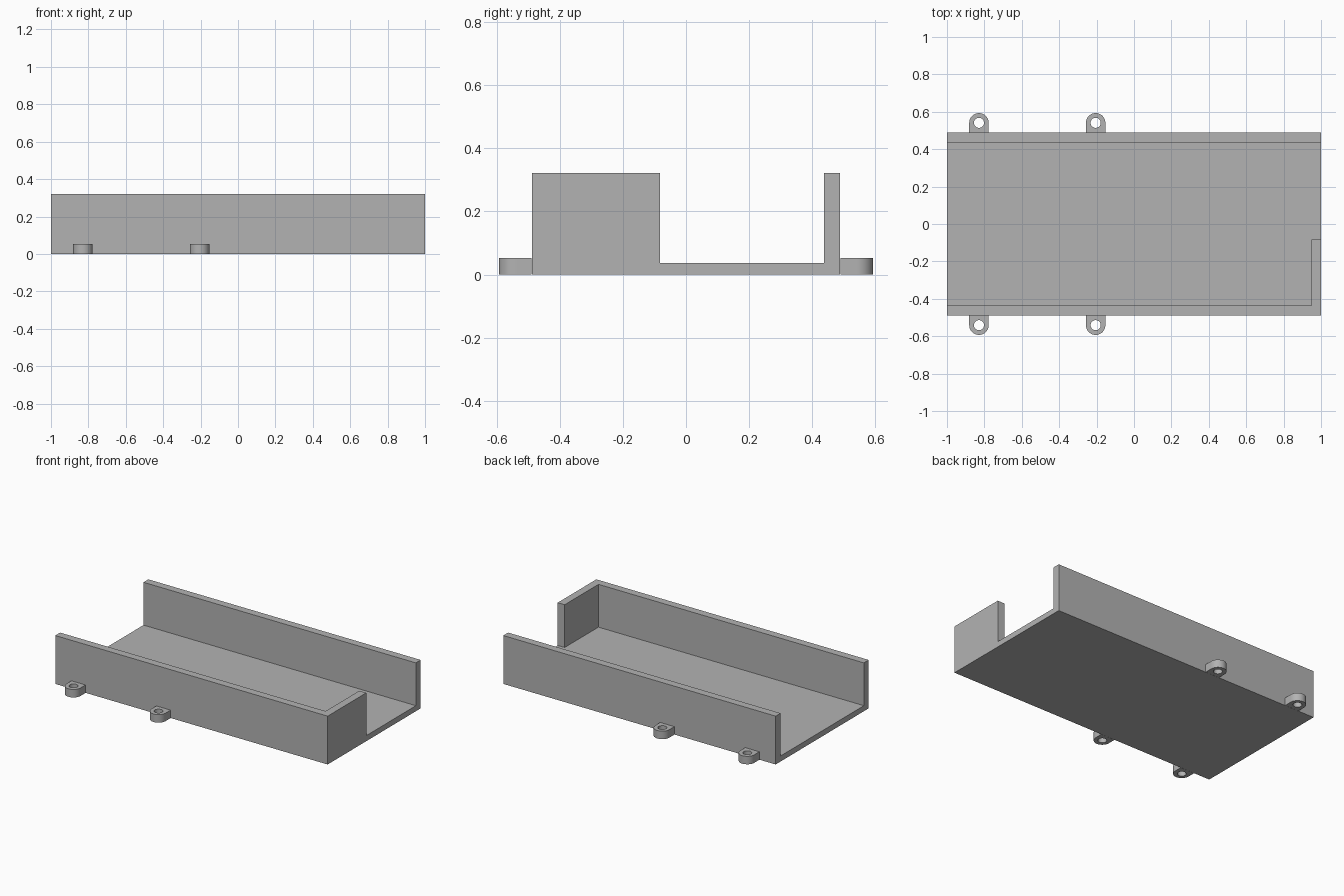
import bpy, bmesh, math
from itertools import product

if "Cube" in bpy.data.objects:
    bpy.data.objects.remove(bpy.data.objects["Cube"])

grey = bpy.data.materials.new("plain grey")
grey.diffuse_color = (0.45, 0.45, 0.45, 1)
grey.use_nodes = True
grey.node_tree.nodes["Principled BSDF"].inputs["Base Color"].default_value = grey.diffuse_color

HALF_Y = 0.488      # outer face of the long walls
WALL = 0.051        # wall thickness
FLOOR, TOP = 0.037, 0.321


def finish(bm, name):
    bmesh.ops.recalc_face_normals(bm, faces=bm.faces)
    me = bpy.data.meshes.new(name)
    bm.to_mesh(me)
    bm.free()
    me.materials.append(grey)
    ob = bpy.data.objects.new(name, me)
    bpy.context.collection.objects.link(ob)
    return ob


# Tray: floor, two long walls and a short end wall, joined as one solid
def build_tray():
    levels = ((-1, 1 - WALL, 1),
              (-HALF_Y, -HALF_Y + WALL, -0.083, HALF_Y - WALL, HALF_Y),
              (0, FLOOR, TOP))

    def solid(c):
        i, j, k = c
        if not (0 <= i < 2 and 0 <= j < 4 and 0 <= k < 2):
            return False
        return k == 0 or j in (0, 3) or (i == 1 and j == 1)

    bm = bmesh.new()
    for cell in product(range(2), range(4), range(2)):
        if not solid(cell):
            continue
        for axis, side in product(range(3), (0, 1)):
            neighbour = list(cell)
            neighbour[axis] += 2 * side - 1
            if solid(neighbour):
                continue
            a, b = [n for n in range(3) if n != axis]
            verts = []
            for da, db in ((0, 0), (1, 0), (1, 1), (0, 1)):
                idx = list(cell)
                idx[axis] += side
                idx[a] += da
                idx[b] += db
                verts.append(bm.verts.new([levels[n][idx[n]] for n in range(3)]))
            bm.faces.new(verts)
    bmesh.ops.remove_doubles(bm, verts=bm.verts, dist=1e-5)
    bmesh.ops.recalc_face_normals(bm, faces=bm.faces)
    bmesh.ops.dissolve_limit(bm, angle_limit=0.01, verts=bm.verts, edges=bm.edges)
    finish(bm, "tray")


# Mounting tab: rounded outer end, square end against the wall, screw hole
def build_tab(name, x, side, r=0.052, hole=0.027, height=0.053, n=48):
    cy = 0.541
    bm = bmesh.new()
    rings = []
    for z in (0, height):
        outer, inner = [], []
        for i in range(n):
            t = 2 * math.pi * i / n
            c, s = math.cos(t), math.sin(t)
            k = r if s > -1e-6 else r / max(abs(c), abs(s))
            outer.append(bm.verts.new((x + k * c, side * (cy + k * s), z)))
            inner.append(bm.verts.new((x + hole * c, side * (cy + hole * s), z)))
        rings.append((outer, inner))
    (ob, ib), (ot, it) = rings
    for i in range(n):
        j = (i + 1) % n
        for p, q in ((ob, ot), (ot, it), (it, ib), (ib, ob)):
            bm.faces.new((p[i], p[j], q[j], q[i]))
    tab = finish(bm, name)
    bpy.ops.object.select_all(action='DESELECT')
    tab.select_set(True)
    bpy.context.view_layer.objects.active = tab
    bpy.ops.object.shade_smooth_by_angle(angle=math.radians(30))


build_tray()
for end, x in (("left", -0.829), ("middle", -0.205)):
    for face, side in (("front", -1), ("back", 1)):
        build_tab(f"{face}_{end}_tab", x, side)
